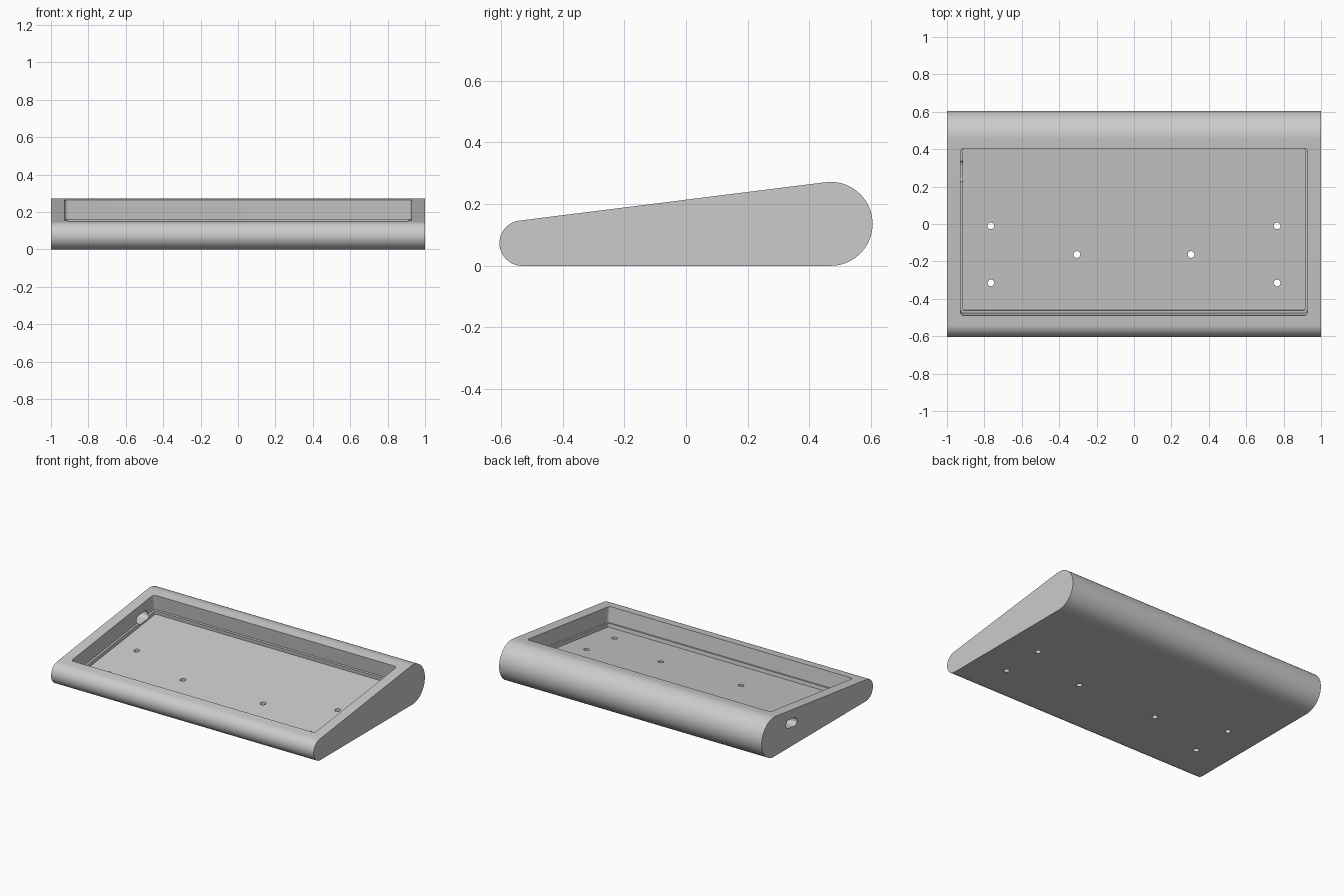
import bpy, bmesh, math
from mathutils import Matrix, Vector

cube = bpy.data.objects.get("Cube")
if cube:
    bpy.data.objects.remove(cube, do_unlink=True)

# One plain grey plastic
grey = bpy.data.materials.new("light_grey_plastic")
grey.use_nodes = True
grey.diffuse_color = (0.6, 0.6, 0.6, 1)
grey.node_tree.nodes["Principled BSDF"].inputs["Base Color"].default_value = (0.6, 0.6, 0.6, 1)

# Side outline: a small front roll and a large rear roll joined by tangents
FRONT_R, REAR_R = 0.0735, 0.136
FRONT_Y, REAR_Y = -0.5315, 0.469
SLOPE = 2 * math.atan((REAR_R - FRONT_R) / (REAR_Y - FRONT_Y))
TOP = math.pi / 2 + SLOPE


def make_object(name, bm):
    bmesh.ops.recalc_face_normals(bm, faces=bm.faces)
    mesh = bpy.data.meshes.new(name)
    bm.to_mesh(mesh)
    bm.free()
    mesh.materials.append(grey)
    ob = bpy.data.objects.new(name, mesh)
    bpy.context.collection.objects.link(ob)
    return ob


def arc(cy, r, start, end, steps=40):
    angles = [start + (end - start) * i / steps for i in range(steps + 1)]
    return [(cy + r * math.cos(t), r + r * math.sin(t)) for t in angles]


def rounded_box(name, size, radius, axis, matrix):
    """Box whose edges along one axis are rounded."""
    bm = bmesh.new()
    bmesh.ops.create_cube(bm, size=1)
    bmesh.ops.scale(bm, vec=size, verts=bm.verts)
    edges = [e for e in bm.edges
             if abs((e.verts[0].co - e.verts[1].co).normalized()[axis]) > 0.9]
    bmesh.ops.bevel(bm, geom=edges, offset=radius, segments=8, profile=0.5, affect='EDGES')
    bmesh.ops.transform(bm, matrix=matrix, verts=bm.verts)
    return make_object(name, bm)


def cut(target, cutter):
    mod = target.modifiers.new("cut", 'BOOLEAN')
    mod.operation = 'DIFFERENCE'
    mod.solver = 'EXACT'
    mod.object = cutter
    bpy.context.view_layer.update()
    graph = bpy.context.evaluated_depsgraph_get()
    mesh = bpy.data.meshes.new_from_object(target.evaluated_get(graph))
    target.modifiers.clear()
    target.data = mesh
    bpy.data.objects.remove(cutter, do_unlink=True)


# Wedge-shaped body
bm = bmesh.new()
outline = (arc(REAR_Y, REAR_R, -math.pi / 2, TOP)
           + arc(FRONT_Y, FRONT_R, TOP, 1.5 * math.pi))
face = bm.faces.new([bm.verts.new((-1, y, z)) for y, z in outline])
ext = bmesh.ops.extrude_face_region(bm, geom=[face])
bmesh.ops.translate(bm, vec=(2, 0, 0),
                    verts=[g for g in ext["geom"] if isinstance(g, bmesh.types.BMVert)])
body = make_object("case_body", bm)

# Frame lying on the sloping top, centred on the opening
tilt = Matrix.Rotation(SLOPE, 4, 'X')
mid_y = -0.0425
top_z = (FRONT_R + FRONT_R * math.sin(TOP)
         + (mid_y - FRONT_Y - FRONT_R * math.cos(TOP)) * math.tan(SLOPE))
deck = Matrix.Translation((0, mid_y, top_z)) @ tilt


def pocket(name, width, length, top, bottom, radius):
    place = deck @ Matrix.Translation((0, 0, (top + bottom) / 2))
    return rounded_box(name, (width, length, top - bottom), radius, 2, place)


# Tray opening, then the shallower-footprint floor recess inside it
cut(body, pocket("tray_cutter", 1.855, 0.902, 0.1, -0.105, 0.02))
cut(body, pocket("floor_cutter", 1.828, 0.874, -0.05, -0.13, 0.008))

# Cable port through the right wall
port_place = Matrix.Translation((-0.97, 0.28, 0.158)) @ tilt
cut(body, rounded_box("port_cutter", (0.2, 0.12, 0.056), 0.027, 0, port_place))

# Screw holes through the floor
for side in (-1, 1):
    for x, y in ((0.765, -0.01), (0.765, -0.315), (0.305, -0.163)):
        bm = bmesh.new()
        bmesh.ops.create_cone(bm, cap_ends=True, segments=32, radius1=0.018, radius2=0.018,
                              depth=0.4, matrix=Matrix.Translation((side * x, y, 0.1)))
        cut(body, make_object("screw_cutter", bm))

# Smooth rolls, crisp edges
bpy.ops.object.select_all(action='DESELECT')
body.select_set(True)
bpy.context.view_layer.objects.active = body
bpy.ops.object.shade_smooth_by_angle(angle=math.radians(25))
